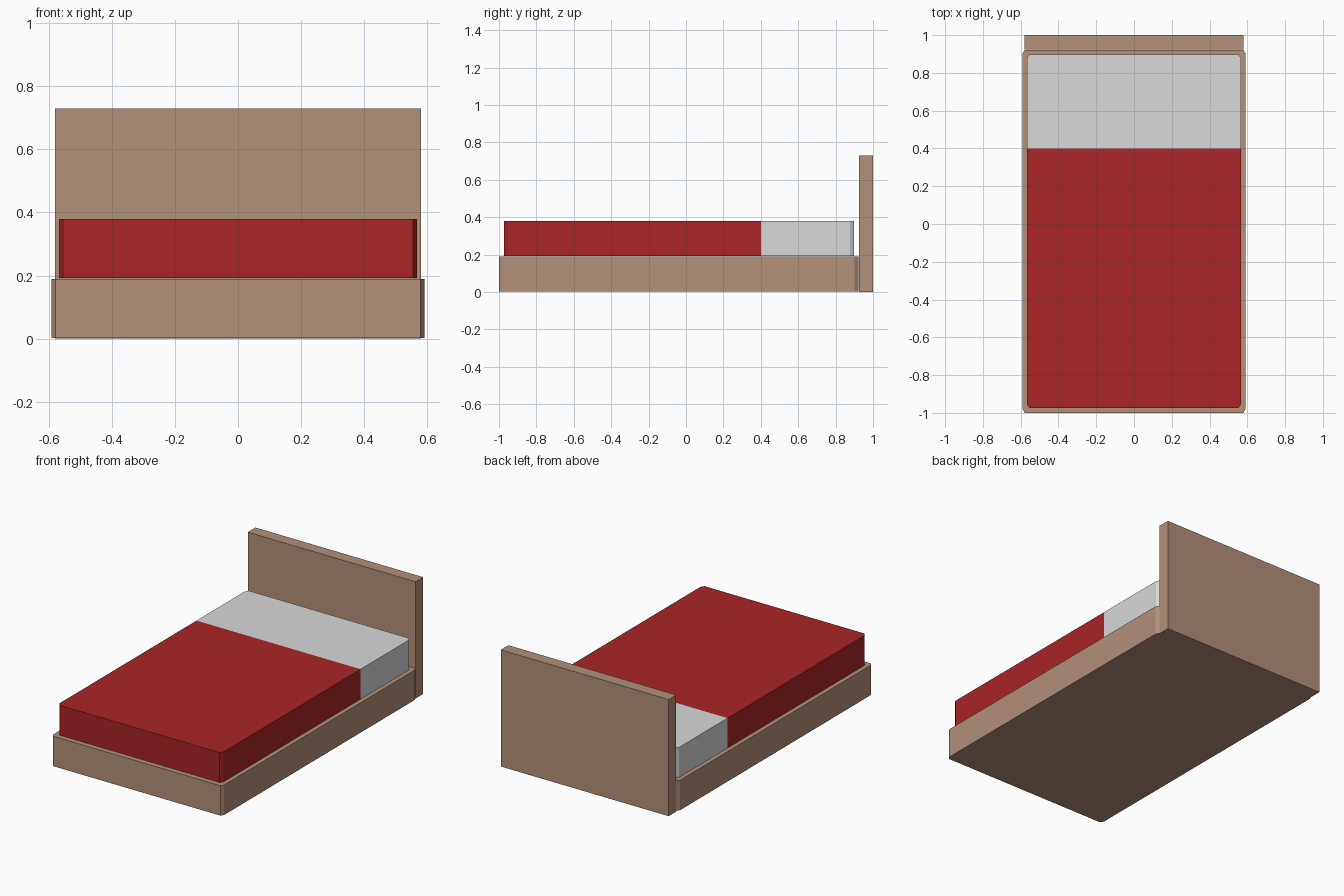
import bpy
import bmesh

if "Cube" in bpy.data.objects:
    bpy.data.objects.remove(bpy.data.objects["Cube"], do_unlink=True)


def make_material(name, colour):
    mat = bpy.data.materials.new(name)
    mat.use_nodes = True
    mat.diffuse_color = (*colour, 1)
    mat.node_tree.nodes["Principled BSDF"].inputs["Base Color"].default_value = (*colour, 1)
    return mat


wood = make_material("light brown wood", (0.444, 0.281, 0.198))
red = make_material("red blanket", (0.398, 0.018, 0.020))
white = make_material("white sheet", (0.69, 0.69, 0.69))


def slab(name, half_width, front, back, bottom, top, mats, cut_x=0, cut_y=0, split=None):
    """Upright slab with optional cut corners and a colour change across y."""
    if cut_x:
        right = [(half_width - cut_x, front), (half_width, front + cut_y),
                 (half_width, back - cut_y), (half_width - cut_x, back)]
    else:
        right = [(half_width, front), (half_width, back)]
    outline = right + [(-x, y) for x, y in reversed(right)]

    bm = bmesh.new()
    base = bm.faces.new([bm.verts.new((x, y, bottom)) for x, y in outline])
    lifted = bmesh.ops.extrude_face_region(bm, geom=[base], use_keep_orig=True)
    verts = [v for v in lifted["geom"] if isinstance(v, bmesh.types.BMVert)]
    bmesh.ops.translate(bm, verts=verts, vec=(0, 0, top - bottom))
    if split is not None:
        bmesh.ops.bisect_plane(bm, geom=bm.verts[:] + bm.edges[:] + bm.faces[:],
                               plane_co=(0, split, 0), plane_no=(0, 1, 0))
    bmesh.ops.recalc_face_normals(bm, faces=bm.faces)
    if split is not None:
        for face in bm.faces:
            face.material_index = int(face.calc_center_median().y > split)

    mesh = bpy.data.meshes.new(name)
    bm.to_mesh(mesh)
    bm.free()
    for mat in mats:
        mesh.materials.append(mat)
    obj = bpy.data.objects.new(name, mesh)
    bpy.context.collection.objects.link(obj)
    return obj


# Bed base with cut vertical corners
slab("bed_base", 0.591, -1.0, 0.922, 0.003, 0.19, [wood], 0.013, 0.02)

# Mattress: blanket over the foot end, bare sheet at the head end
slab("mattress", 0.567, -0.973, 0.898, 0.193, 0.38, [red, white], 0.013, 0.02, split=0.4)

# Tall plain headboard
slab("headboard", 0.58, 0.925, 1.0, 0.0, 0.729, [wood])
